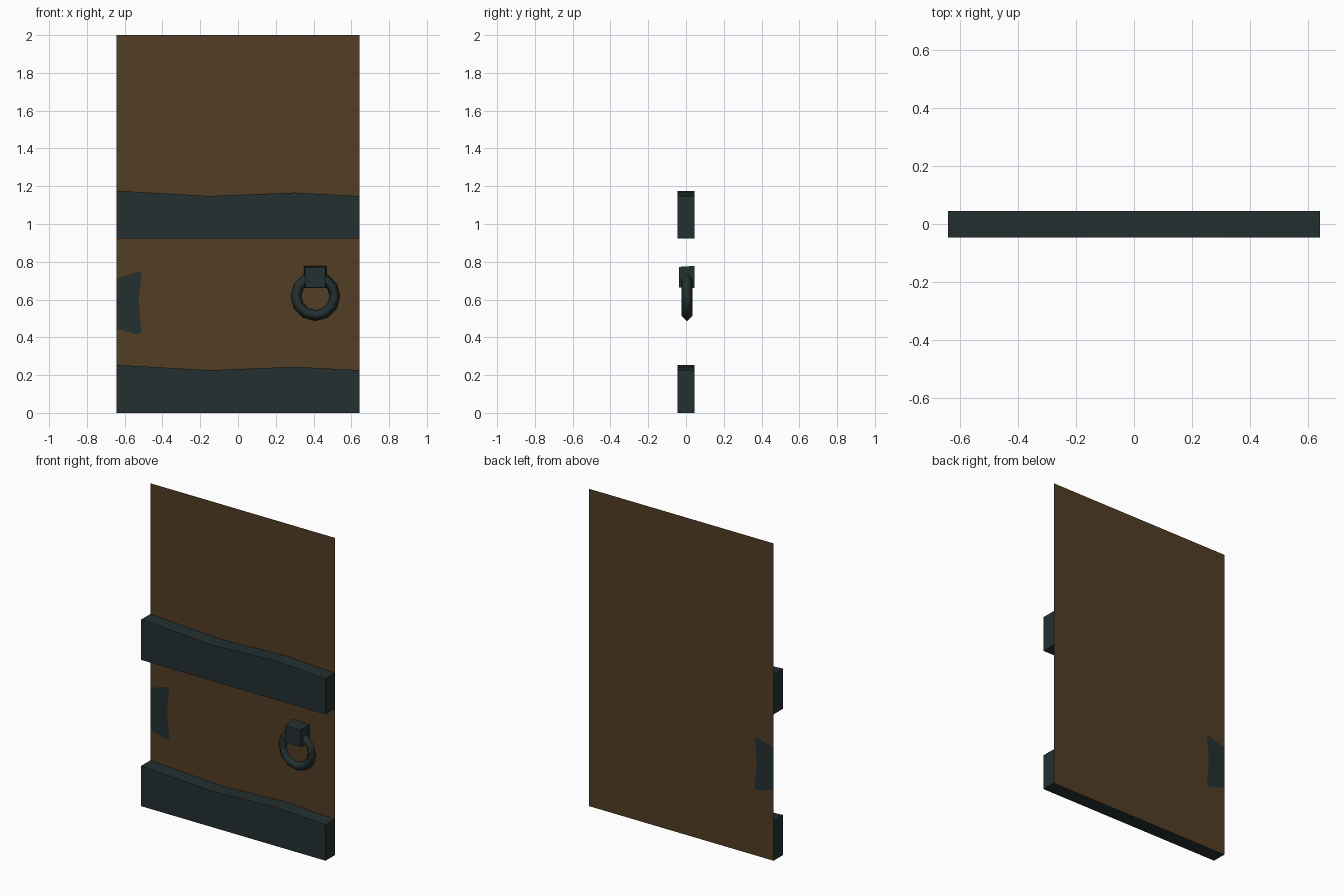
import bpy, bmesh, math

if "Cube" in bpy.data.objects:
    bpy.data.objects.remove(bpy.data.objects["Cube"])


def material(name, rgb):
    m = bpy.data.materials.new(name)
    m.diffuse_color = (*rgb, 1)
    m.use_nodes = True
    m.node_tree.nodes["Principled BSDF"].inputs["Base Color"].default_value = m.diffuse_color
    return m


WOOD = material("dark wood", (0.085, 0.047, 0.017))
IRON = material("blackened iron", (0.018, 0.029, 0.030))
W, BACK, FRONT = 0.643, 0.046, -0.046


def finish(name, bm, mats):
    me = bpy.data.meshes.new(name)
    bm.to_mesh(me)
    bm.free()
    for m in mats:
        me.materials.append(m)
    ob = bpy.data.objects.new(name, me)
    bpy.context.collection.objects.link(ob)
    return ob


# Single-sheet door panel with the iron edge plate cut into it
plate = [(-W, 0.446), (-0.545, 0.417), (-0.522, 0.415), (-0.511, 0.428),
         (-0.516, 0.475), (-0.523, 0.56), (-0.523, 0.62), (-0.516, 0.69),
         (-0.511, 0.735), (-0.522, 0.748), (-0.545, 0.743), (-W, 0.711)]
bm = bmesh.new()
pv = [bm.verts.new((x, BACK, z)) for x, z in plate]
corners = [bm.verts.new((x, BACK, z)) for x, z in
           [(-W, 2), (W, 2), (W, 0), (-W, 0)]]
panel = bm.faces.new(pv + corners)
edge_plate = bm.faces.new(pv)
edge_plate.material_index = 1
for f in bm.faces:
    f.normal_update()
    if f.normal.y > 0:
        f.normal_flip()
finish("door_panel", bm, [WOOD, IRON])

# Iron straps with a wavy top edge
profile = [(-W, 0), (W, 0), (W, 0.226), (0.3, 0.244), (-0.15, 0.226), (-W, 0.254)]
for name, z0 in (("lower_strap", 0), ("upper_strap", 0.922)):
    bm = bmesh.new()
    f = bm.faces.new([bm.verts.new((x, FRONT, z0 + z)) for x, z in profile])
    ext = bmesh.ops.extrude_face_region(bm, geom=[f])["geom"]
    for v in ext:
        if isinstance(v, bmesh.types.BMVert):
            v.co.y = BACK - 0.001
    bmesh.ops.recalc_face_normals(bm, faces=bm.faces)
    finish(name, bm, [IRON])

# Handle mount, slightly tapered toward the front
bm = bmesh.new()
bmesh.ops.create_cube(bm, size=1)
for v in bm.verts:
    s = 0.108 if v.co.y < 0 else 0.118
    v.co = (0.409 + v.co.x * s, -0.038 if v.co.y < 0 else BACK - 0.001,
            0.719 + v.co.z * s)
finish("handle_mount", bm, [IRON])

# Pull ring
bpy.ops.mesh.primitive_torus_add(
    major_segments=12, minor_segments=4, major_radius=0.103, minor_radius=0.029,
    location=(0.41, 0.005, 0.618), rotation=(math.pi / 2, 0, 0))
ring = bpy.context.object
ring.name = "pull_ring"
ring.data.materials.append(IRON)
bpy.ops.object.shade_smooth()
